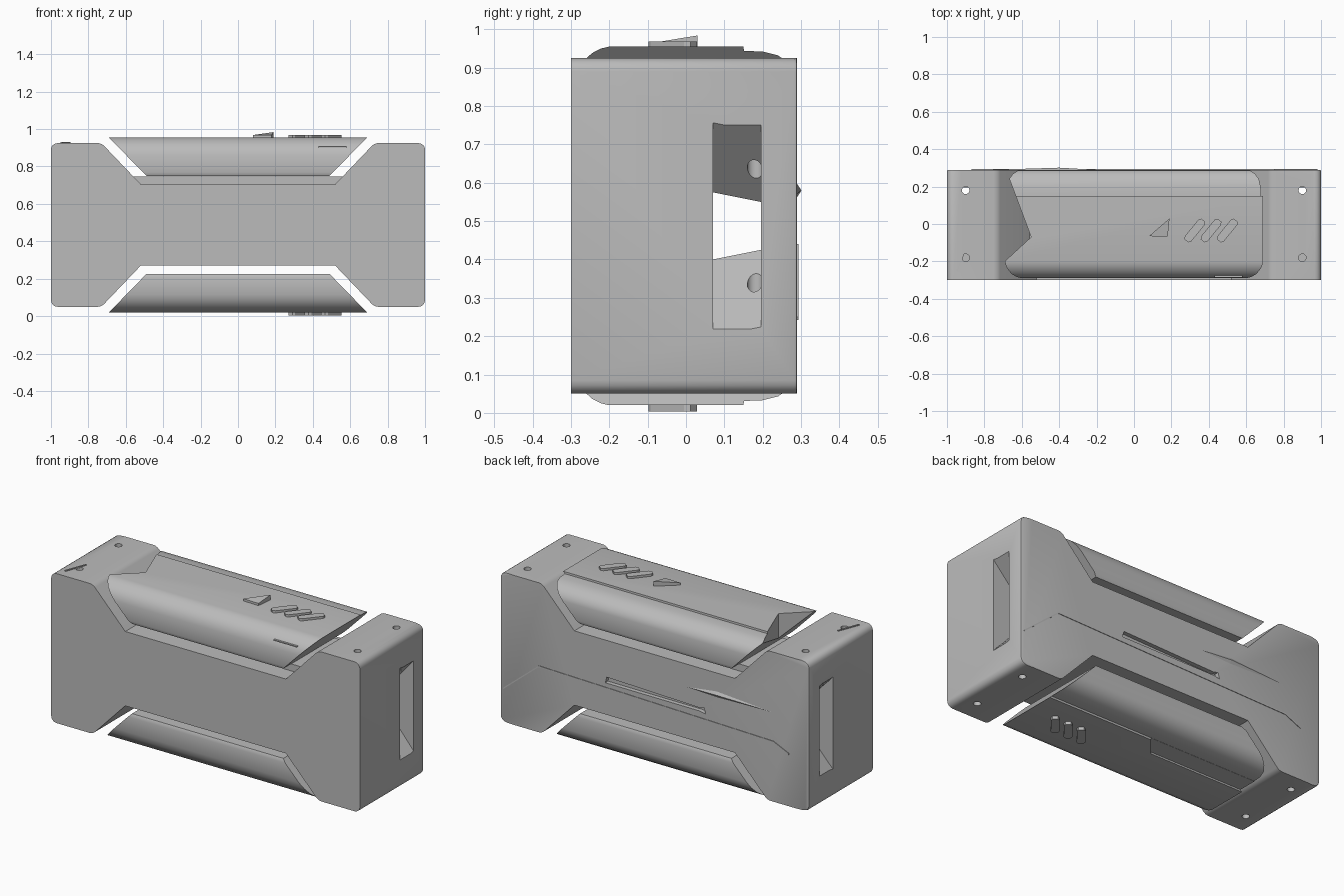
import bpy
import bmesh
from mathutils import Vector

cube = bpy.data.objects.get("Cube")
if cube:
    bpy.data.objects.remove(cube, do_unlink=True)

MID = 0.4875  # height of the horizontal mirror plane

grey = bpy.data.materials.new("neutral_grey")
grey.use_nodes = True
grey.diffuse_color = (0.5, 0.5, 0.5, 1)
grey.node_tree.nodes["Principled BSDF"].inputs["Base Color"].default_value = (0.5, 0.5, 0.5, 1)


def finish(name, bm):
    bmesh.ops.recalc_face_normals(bm, faces=bm.faces)
    mesh = bpy.data.meshes.new(name)
    bm.to_mesh(mesh)
    bm.free()
    mesh.materials.append(grey)
    obj = bpy.data.objects.new(name, mesh)
    bpy.context.collection.objects.link(obj)
    return obj


def prism(points, offset):
    """Sweep a closed outline of 3D points along an offset."""
    bm = bmesh.new()
    face = bm.faces.new([bm.verts.new(p) for p in points])
    new = bmesh.ops.extrude_face_region(bm, geom=[face])["geom"]
    bmesh.ops.translate(bm, vec=offset, verts=[v for v in new if isinstance(v, bmesh.types.BMVert)])
    return bm


def slab(name, outline, z0, z1):
    return finish(name, prism([(x, y, z0) for x, y in outline], (0, 0, z1 - z0)))


def wall(name, outline, y0, y1):
    return finish(name, prism([(x, y0, z) for x, z in outline], (0, y1 - y0, 0)))


def box(name, x0, x1, y0, y1, z0, z1):
    return slab(name, [(x0, y0), (x1, y0), (x1, y1), (x0, y1)], z0, z1)


def cut(obj, cutters):
    for c in cutters:
        mod = obj.modifiers.new("cut", 'BOOLEAN')
        mod.operation, mod.object, mod.solver = 'DIFFERENCE', c, 'EXACT'
    deps = bpy.context.evaluated_depsgraph_get()
    mesh = bpy.data.meshes.new_from_object(obj.evaluated_get(deps))
    obj.modifiers.clear()
    obj.data = mesh
    for c in cutters:
        bpy.data.objects.remove(c, do_unlink=True)


def smooth(obj):
    bpy.ops.object.select_all(action='DESELECT')
    obj.select_set(True)
    bpy.context.view_layer.objects.active = obj
    bpy.ops.object.shade_smooth_by_angle(angle=0.5)


def flip(z):
    return 2 * MID - z


# Body: waisted block with rounded outer corners
quarter = [(0.52, 0.705), (0.73, 0.925), (1, 0.925)]
right = quarter + [(x, flip(z)) for x, z in reversed(quarter)]
outline = right + [(-x, z) for x, z in reversed(right)]
bm = prism([(x, -0.3, z) for x, z in outline], (0, 0.59, 0))
along_y = [e for e in bm.edges if abs(e.verts[0].co.y - e.verts[1].co.y) > 0.5]
for limit, radius in ((0.95, 0.035), (0.7, 0.02)):
    edges = [e for e in bm.edges if abs(e.verts[0].co.y - e.verts[1].co.y) > 0.5
             and limit < abs(e.verts[0].co.x) < limit + 0.06]
    bmesh.ops.bevel(bm, geom=edges, offset=radius, segments=4, profile=0.5, affect='EDGES')
back = [e for e in bm.edges if all(v.co.y > 0.28 and abs(v.co.x) > 0.9 for v in e.verts)]
bmesh.ops.bevel(bm, geom=back, offset=0.008, segments=2, profile=0.5, affect='EDGES')
body = finish("body", bm)

# Through tunnel that flares at both end faces
flare = [(1.05, 0.81), (0.83, 0.575), (-0.83, 0.575), (-1.05, 0.81)]
tunnel = wall("tunnel_cutter", flare + [(x, flip(z)) for x, z in reversed(flare)], 0.07, 0.195)
for v in tunnel.data.vertices:
    if v.co.y > 0.19 and abs(v.co.x) < 0.9:
        v.co.z += 0.025 if v.co.z < MID else -0.025
cutters = [tunnel]

# Screw holes in the top and bottom of each end
for x in (-0.9, 0.9):
    for y in (-0.18, 0.18):
        for z in (0.8, flip(0.8)):
            bm = bmesh.new()
            bmesh.ops.create_cone(bm, cap_ends=True, segments=20, radius1=0.02, radius2=0.02, depth=0.4)
            bmesh.ops.translate(bm, vec=(x, y, z), verts=bm.verts)
            cutters.append(finish("hole_cutter", bm))

# Tapered groove across the back
cutters.append(wall("groove_cutter", [(0.32, 0.455), (0.31, 0.49), (-0.29, 0.472), (-0.32, 0.48),
                                      (-0.33, 0.445), (-0.29, 0.453)], 0.265, 0.35))
cut(body, cutters)
smooth(body)

# Back trim line and two low spikes
path = [(0.98, 0.25), (0.75, 0.44), (-0.77, 0.405), (-0.87, 0.36)]
wall("back_trim", path + [(x, z - 0.008) for x, z in reversed(path)], 0.285, 0.293)


def spike(name, left, right_, low, high):
    bm = bmesh.new()
    base = [bm.verts.new((x, 0.288, z)) for x, z in (left, low, right_, high)]
    tip = bm.verts.new(((low[0] + high[0]) / 2, 0.301, (low[1] + high[1]) / 2))
    bm.faces.new(base)
    for a, b in zip(base, base[1:] + base[:1]):
        bm.faces.new((a, b, tip))
    finish(name, bm)


spike("upper_back_spike", (-0.17, 0.57), (-0.82, 0.57), (-0.4, 0.56), (-0.4, 0.6))

# Shells: rounded covers with slanted ends, above and below the body
section = [(-0.28, 0.75), (-0.29, 0.77), (-0.29, 0.86), (-0.283, 0.89), (-0.268, 0.917),
           (-0.245, 0.938), (-0.222, 0.95), (-0.2, 0.955), (0.15, 0.955), (0.151, 0.944),
           (0.2, 0.942), (0.24, 0.932), (0.268, 0.912), (0.285, 0.885), (0.29, 0.86),
           (0.29, 0.77), (0.28, 0.75)]


def shell(name):
    bm = prism([(-1, y, z) for y, z in section], (2, 0, 0))
    for v in bm.verts:
        reach = 0.49 + 0.2 * (v.co.z - 0.75) / 0.205
        v.co.x = reach if v.co.x > 0 else -reach
    return finish(name, bm)


top_shell = shell("top_shell")
notch = slab("notch_cutter", [(-0.73, 0.41), (-0.55, -0.07), (-0.73, -0.235)], 0.74, 1)
cut(top_shell, [notch])
smooth(top_shell)

bottom_shell = shell("bottom_shell")
for v in bottom_shell.data.vertices:
    v.co.z = flip(v.co.z)
bottom_shell.data.flip_normals()
# Stepped recess at the rear half of the lower face
cut(bottom_shell, [slab("step_cutter", [(0.02, 0.16), (-0.08, 0.04), (-0.75, 0.04), (-0.75, 0.16)], 0, 0.03)])
smooth(bottom_shell)

# Spacer that carries the top shell
wall("spacer", [(-0.52, 0.70), (0.52, 0.70), (0.56, 0.746), (-0.56, 0.746)], -0.2, 0.2)

# Slanted raised bars on both shells
for side, z0, z1 in (("top", 0.95, 0.968), ("bottom", 0.003, 0.025)):
    for i in range(3):
        centre = Vector((0.325 + 0.087 * i, -0.035))
        d = Vector((0.045, 0.055))
        n = Vector((d.y, -d.x)).normalized() * 0.022
        c = d * 0.2
        ring = [-d - n + c, -d - n * 0.6, -d + n * 0.6, -d + n + c,
                d + n - c, d + n * 0.6, d - n * 0.6, d - n - c]
        slab(f"{side}_bar_{i + 1}", [tuple(centre + p) for p in ring], z0, z1)

# Tilted triangular fin on the top shell
fin = slab("top_fin", [(0.08, -0.065), (0.18, -0.068), (0.19, 0.03)], 0.95, 0.968)
for v in fin.data.vertices:
    if v.co.z > 0.96:
        v.co.z += 0.016 if v.co.y > 0 else 0

# Small trim strips on the shell front and body top
box("shell_front_strip", 0.43, 0.58, -0.286, -0.27, 0.9, 0.906)
slab("body_top_strip", [(-0.95, -0.25), (-0.9, -0.12), (-0.895, -0.125), (-0.94, -0.25)], 0.92, 0.93)
